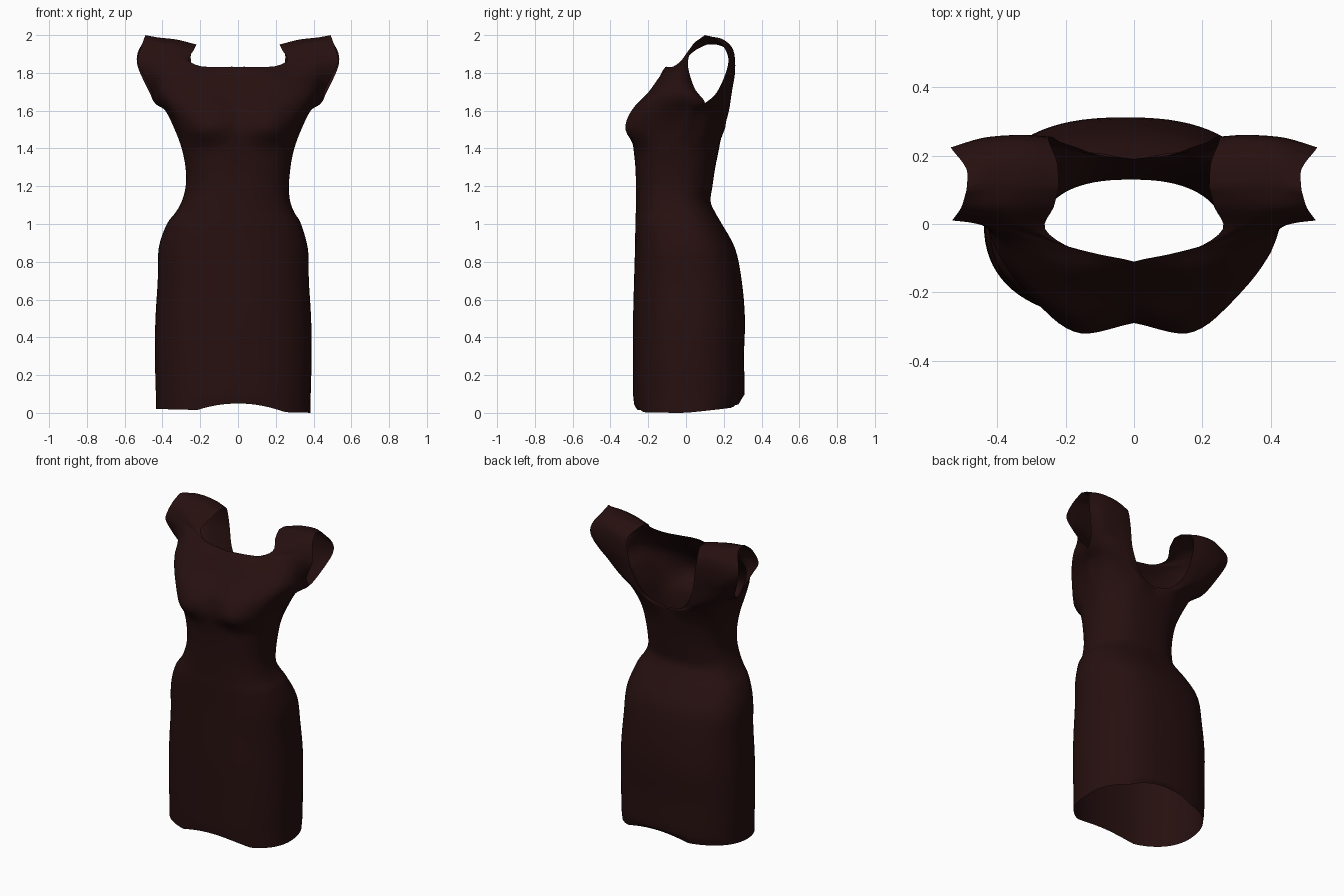
import bpy
import bmesh
from math import sin, cos, pi
from mathutils import Vector

COLUMNS = 20   # quads from the centre line to the side seam
STEPS = 4      # subdivisions between two control rows

cube = bpy.data.objects.get("Cube")
if cube:
    bpy.data.objects.remove(cube, do_unlink=True)


def spline(points, count):
    """Smooth curve through the points, with count steps per span."""
    pts = [points[0] * 2 - points[1]] + points + [points[-1] * 2 - points[-2]]
    result = []
    for a, b, c, d in zip(pts, pts[1:], pts[2:], pts[3:]):
        for step in range(count):
            t = step / count
            result.append(b + (c - a) * (t / 2)
                          + (a * 2 - b * 5 + c * 4 - d) * (t * t / 2)
                          + (b * 3 - a - c * 3 + d) * (t ** 3 / 2))
    return result + [points[-1].copy()]


def resample(points):
    """Evenly spaced row from the neck or centre edge to the side seam."""
    fine = spline([Vector(p) for p in points], COLUMNS)
    span = len(points) - 1
    return [fine[i * span] for i in range(COLUMNS + 1)]


def half_ring(z, width, front, back, facing):
    """Quarter of a rounded cross-section; facing is -1 front, 1 back."""
    middle, depth = (front + back) / 2, (back - front) / 2
    power = 0.82
    row = []
    for i in range(COLUMNS + 1):
        angle = pi / 2 * i / COLUMNS
        x = width * sin(angle) ** power
        y = middle + facing * depth * max(cos(angle), 0) ** power
        row.append(Vector((x, y, z)))
    return row


# Skirt and waist: height, half width, front depth, back depth
skirt_profile = [
    (0, .41, -.275, .295), (.1, .41, -.28, .31), (.3, .415, -.28, .307),
    (.5, .412, -.28, .312), (.7, .4, -.275, .295), (.87, .395, -.27, .26),
    (1, .355, -.268, .19), (1.06, .315, -.266, .155), (1.12, .287, -.265, .13),
    (1.2, .273, -.265, .14), (1.3, .278, -.268, .155), (1.4, .298, -.278, .175),
]

# Rows shared by both sides: side seam up to the armpit, and the shoulder ridge
seam = [(.335, 0, 1.5), (.385, .03, 1.6), (.44, .1, 1.64)]
ridge = [(.22, .11, 1.95), (.32, .11, 1.975), (.42, .11, 1.987), (.49, .1, 2)]

# Bodice front, bust to shoulder, each row from the neck edge outwards
bodice_front = [
    [(0, -.29, 1.5), (.17, -.317, 1.5), (.29, -.2, 1.5), seam[0]],
    [(0, -.265, 1.6), (.17, -.285, 1.6), (.33, -.18, 1.6), seam[1]],
    [(0, -.19, 1.7), (.22, -.19, 1.7), (.39, -.1, 1.69), seam[2]],
    [(0, -.14, 1.78), (.2, -.13, 1.78), (.39, -.05, 1.77), (.46, .05, 1.71)],
    [(0, -.11, 1.83), (.2, -.08, 1.82), (.4, -.02, 1.83), (.5, .02, 1.79)],
    [(.17, -.075, 1.83), (.3, -.03, 1.85), (.43, 0, 1.87), (.53, .01, 1.85)],
    [(.26, -.015, 1.865), (.34, 0, 1.9), (.43, .02, 1.92), (.525, .02, 1.9)],
    [(.235, .05, 1.92), (.33, .05, 1.95), (.43, .05, 1.965), (.505, .05, 1.96)],
    ridge,
]

# Bodice back, bottom of the scooped neckline to shoulder
bodice_back = [
    [(0, .19, 1.49), (.14, .2, 1.5), (.29, .12, 1.5), seam[0]],
    [(.1, .2, 1.52), (.2, .21, 1.55), (.33, .15, 1.58), seam[1]],
    [(.17, .225, 1.59), (.26, .225, 1.61), (.37, .19, 1.64), seam[2]],
    [(.215, .24, 1.68), (.3, .24, 1.7), (.4, .22, 1.71), (.47, .165, 1.7)],
    [(.24, .255, 1.8), (.33, .26, 1.81), (.44, .25, 1.81), (.53, .22, 1.83)],
    [(.25, .245, 1.9), (.33, .25, 1.92), (.43, .245, 1.92), (.53, .215, 1.91)],
    [(.225, .18, 1.945), (.32, .19, 1.97), (.42, .19, 1.98), (.49, .16, 1.98)],
    ridge,
]


def panel(bodice, facing):
    """Grid of points, hem to shoulder, for one quarter of the dress."""
    rows = [half_ring(*ring, facing) for ring in skirt_profile]
    rows += [resample(points) for points in bodice]
    columns = [spline(list(column), STEPS) for column in zip(*rows)]
    for column in columns:
        for point in column:
            point.x = max(point.x, 0)
    return [list(row) for row in zip(*columns)]


def drape(point):
    """Shift the skirt slightly sideways and give the hem its wave."""
    x, y, z = point
    fade = min(max((1.3 - z) / .4, 0), 1)
    x -= .025 * fade * fade * (3 - 2 * fade)
    if z < .1:
        wave = max(.05 - .75 * x * x, .01 - .025 * x) + max(y, 0) * .1
        z += wave * (1 - z / .1)
    return Vector((x, y, z))


def add_grid(bm, rows, side):
    verts = [[bm.verts.new(drape((p.x * side, p.y, p.z))) for p in row]
             for row in rows]
    for low, high in zip(verts, verts[1:]):
        for i in range(COLUMNS):
            bm.faces.new((low[i], low[i + 1], high[i + 1], high[i]))


front = panel(bodice_front, -1)
back = panel(bodice_back, 1)

# Close the side seams below the armpits
armpit = (len(skirt_profile) + 2) * STEPS
for r in range(armpit + 1):
    back[r][-1] = front[r][-1]

bm = bmesh.new()
for grid in (front, back):
    for side in (-1, 1):
        add_grid(bm, grid, side)
bmesh.ops.remove_doubles(bm, verts=bm.verts, dist=.0005)
bmesh.ops.recalc_face_normals(bm, faces=bm.faces)

# Make sure the cloth faces outwards
bm.faces.ensure_lookup_table()
hip = max(bm.faces, key=lambda f: f.calc_center_median().y)
if hip.normal.y < 0:
    bmesh.ops.reverse_faces(bm, faces=bm.faces)

mesh = bpy.data.meshes.new("dress")
bm.to_mesh(mesh)
bm.free()
dress = bpy.data.objects.new("dress", mesh)
bpy.context.collection.objects.link(dress)

# Dark maroon cloth
cloth = bpy.data.materials.new("dark maroon cloth")
cloth.use_nodes = True
maroon = (.02, .005, .005, 1)
cloth.diffuse_color = maroon
cloth.node_tree.nodes["Principled BSDF"].inputs["Base Color"].default_value = maroon
mesh.materials.append(cloth)

bpy.context.view_layer.objects.active = dress
dress.select_set(True)
bpy.ops.object.shade_smooth()
